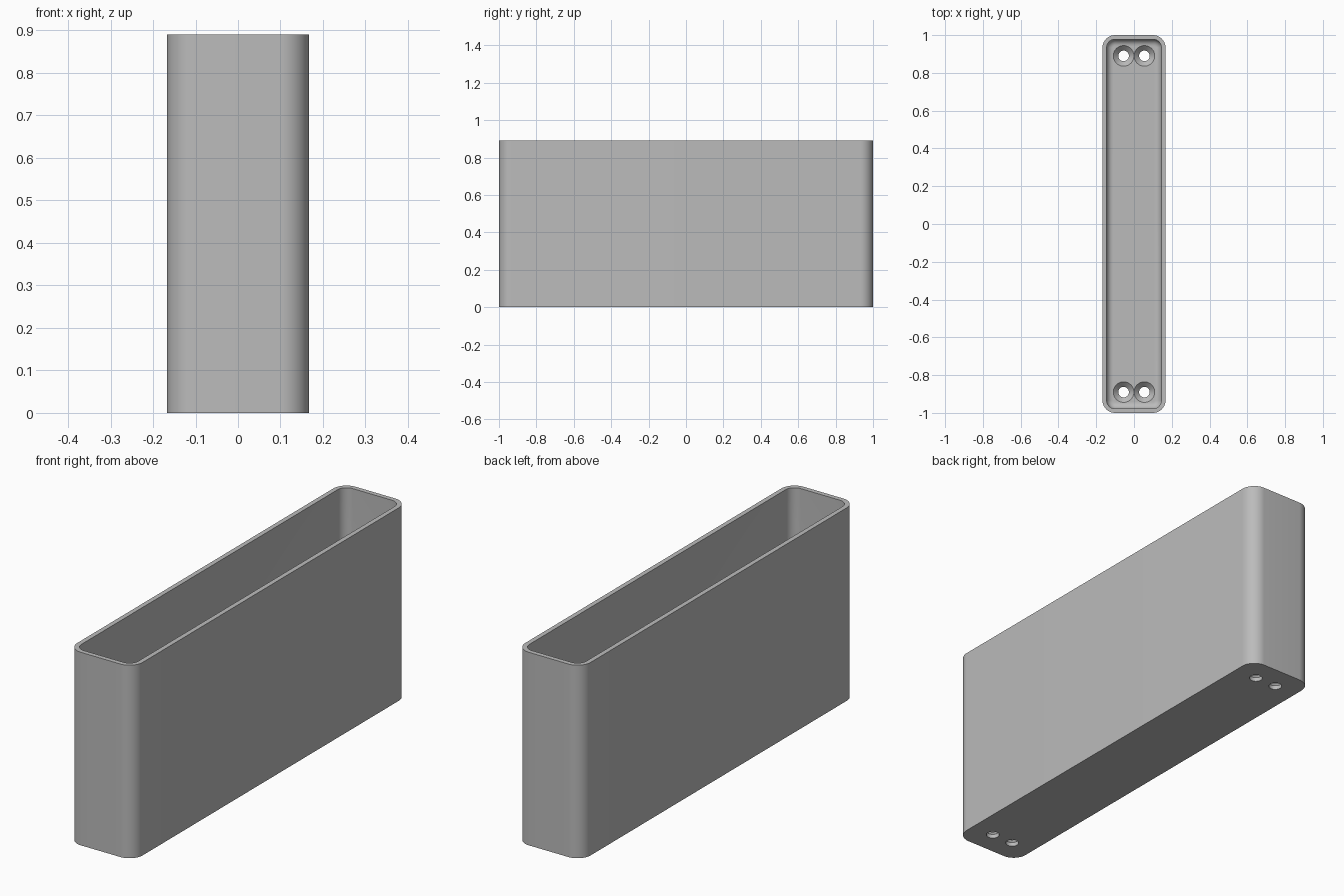
import bpy, bmesh, math

if "Cube" in bpy.data.objects:
    bpy.data.objects.remove(bpy.data.objects["Cube"])

HALF_X, HALF_Y, HEIGHT = 0.167, 1.0, 0.89
CORNER, WALL, FLOOR, FILLET = 0.067, 0.022, 0.045, 0.035
HOLE_X, HOLE_Y, HOLE_R, SINK_R = 0.055, 0.89, 0.028, 0.0545

grey = bpy.data.materials.new("plain grey")
grey.use_nodes = True
grey.diffuse_color = (0.5, 0.5, 0.5, 1)
grey.node_tree.nodes["Principled BSDF"].inputs["Base Color"].default_value = (0.5, 0.5, 0.5, 1)


def rounded_loop(bm, inset, z, steps=14):
    """Ring of vertices around a rounded rectangle."""
    r = max(CORNER - inset, 0.004)
    cx, cy = HALF_X - inset - r, HALF_Y - inset - r
    ring = []
    for q, (sx, sy) in enumerate([(1, 1), (-1, 1), (-1, -1), (1, -1)]):
        for i in range(steps + 1):
            a = math.pi / 2 * (q + i / steps)
            ring.append(bm.verts.new((sx * cx + r * math.cos(a), sy * cy + r * math.sin(a), z)))
    return ring


def loft(name, rings_of):
    """Closed solid skinned through rings, capped at both ends."""
    bm = bmesh.new()
    rings = rings_of(bm)
    for a, b in zip(rings, rings[1:]):
        n = len(a)
        for i in range(n):
            bm.faces.new((a[i], a[(i + 1) % n], b[(i + 1) % n], b[i]))
    bm.faces.new(rings[0][::-1])
    bm.faces.new(rings[-1])
    bmesh.ops.recalc_face_normals(bm, faces=bm.faces)
    mesh = bpy.data.meshes.new(name)
    bm.to_mesh(mesh)
    bm.free()
    mesh.materials.append(grey)
    obj = bpy.data.objects.new(name, mesh)
    bpy.context.collection.objects.link(obj)
    return obj


# Open tray: outer wall, rim, inner wall, filleted floor
def tray_rings(bm):
    levels = [(0, 0), (0, HEIGHT), (WALL, HEIGHT)]
    for i in range(9):
        a = math.pi / 2 * i / 8
        levels.append((WALL + FILLET * (1 - math.cos(a)), FLOOR + FILLET * (1 - math.sin(a))))
    return [rounded_loop(bm, inset, z) for inset, z in levels]


tray = loft("tray", tray_rings)


# Countersunk screw holes through the floor
def screw_rings(x, y):
    sink_z = FLOOR - (SINK_R - HOLE_R)
    profile = [(HOLE_R, -0.05), (HOLE_R, sink_z), (SINK_R, FLOOR), (SINK_R, FLOOR + 0.1)]

    def rings(bm):
        return [[bm.verts.new((x + r * math.cos(t * math.tau / 48), y + r * math.sin(t * math.tau / 48), z))
                 for t in range(48)] for r, z in profile]
    return rings


cutters = []
for x in (-HOLE_X, HOLE_X):
    for y in (-HOLE_Y, HOLE_Y):
        cutter = loft("screw_hole_cutter", screw_rings(x, y))
        cutter.hide_render = True
        cutters.append(cutter)
        cut = tray.modifiers.new("screw hole", "BOOLEAN")
        cut.object, cut.operation, cut.solver = cutter, "DIFFERENCE", "EXACT"

# Bake the cuts and discard the cutters
bpy.context.view_layer.update()
baked = bpy.data.meshes.new_from_object(tray.evaluated_get(bpy.context.evaluated_depsgraph_get()))
tray.modifiers.clear()
tray.data = baked
for cutter in cutters:
    bpy.data.objects.remove(cutter)

bpy.ops.object.select_all(action="DESELECT")
tray.select_set(True)
bpy.context.view_layer.objects.active = tray
bpy.ops.object.shade_smooth_by_angle(angle=math.radians(30))
